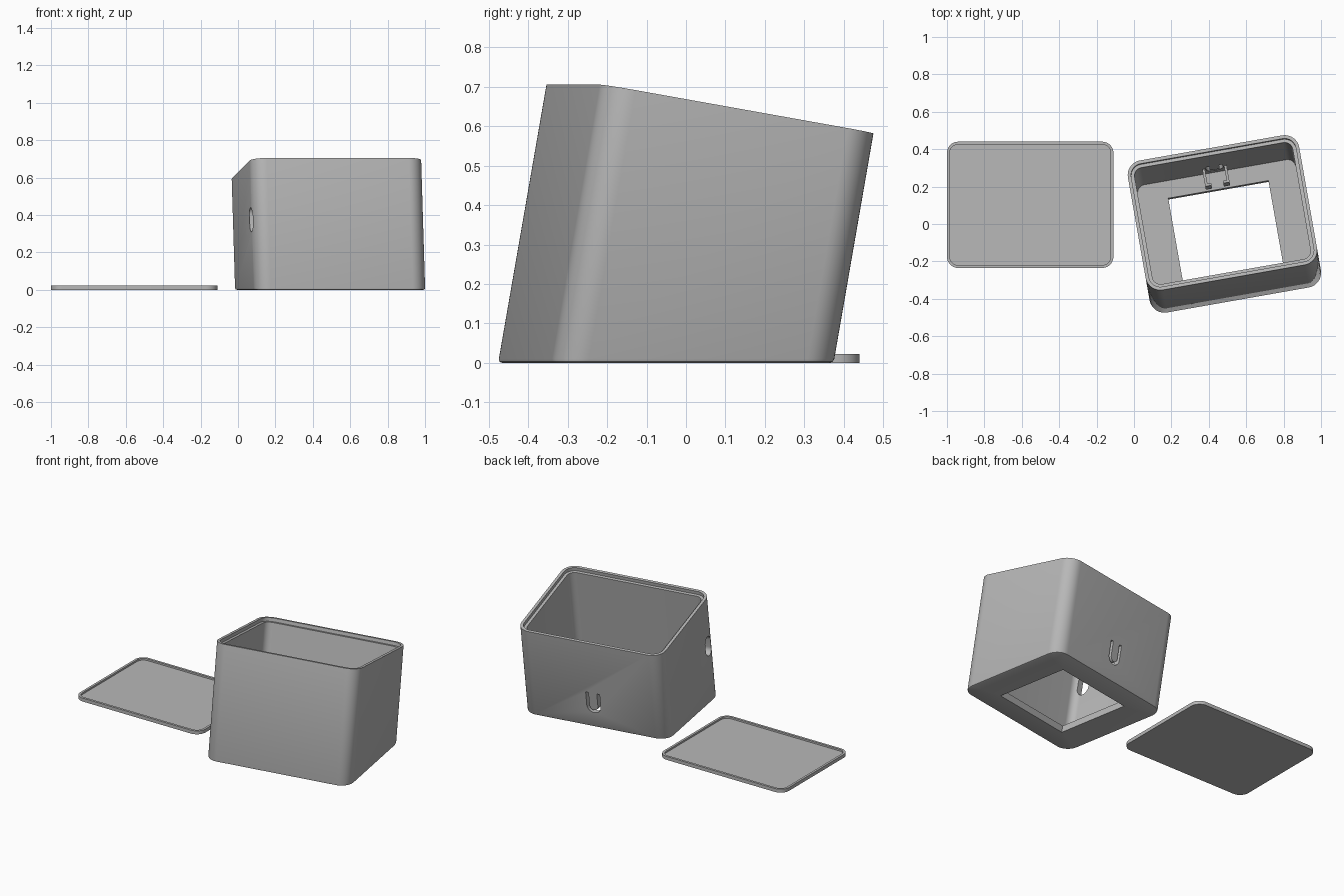
import bpy, bmesh, math
from mathutils import Matrix

if "Cube" in bpy.data.objects:
    bpy.data.objects.remove(bpy.data.objects["Cube"])

TILT = math.radians(10)
C, S, T = math.cos(TILT), math.sin(TILT), math.tan(TILT)
PLACE = Matrix.Translation((0.4925, -0.051, 0)) @ Matrix.Rotation(TILT, 4, 'Z')

grey = bpy.data.materials.new("plain_grey")
grey.diffuse_color = (0.48, 0.48, 0.48, 1)
grey.use_nodes = True
grey.node_tree.nodes["Principled BSDF"].inputs["Base Color"].default_value = grey.diffuse_color


def rounded(hx, hy, r, seg=10):
    """Outline of a rounded rectangle, counter-clockwise."""
    pts = []
    for k, (sx, sy) in enumerate([(1, 1), (-1, 1), (-1, -1), (1, -1)]):
        for i in range(seg + 1):
            a = math.pi / 2 * (k + i / seg)
            pts.append((sx * (hx - r) + r * math.cos(a), sy * (hy - r) + r * math.sin(a)))
    return pts


def level(pts, z):
    """Ring of the leaning shell at a constant height."""
    return [(p, q / C + z * T, z) for p, q in pts]


def across(pts, h):
    """Ring square to the leaning axis."""
    return [(p, q * C + h * S, h * C - q * S) for p, q in pts]


def make(name, rings, closed=False, matrix=None):
    """Skin a stack of rings, capped or joined back to the first."""
    bm = bmesh.new()
    loops = [[bm.verts.new(p) for p in ring] for ring in rings]
    pairs = list(zip(loops, loops[1:]))
    if closed:
        pairs.append((loops[-1], loops[0]))
    else:
        bm.faces.new(loops[0][::-1])
        bm.faces.new(loops[-1])
    n = len(loops[0])
    for a, b in pairs:
        for i in range(n):
            j = (i + 1) % n
            bm.faces.new((a[i], a[j], b[j], b[i]))
    bmesh.ops.remove_doubles(bm, verts=bm.verts, dist=1e-5)
    bmesh.ops.recalc_face_normals(bm, faces=bm.faces)
    mesh = bpy.data.meshes.new(name)
    bm.to_mesh(mesh)
    bm.free()
    mesh.materials.append(grey)
    ob = bpy.data.objects.new(name, mesh)
    bpy.context.collection.objects.link(ob)
    if matrix:
        ob.matrix_world = matrix
    return ob


def activate(ob):
    bpy.ops.object.select_all(action='DESELECT')
    ob.select_set(True)
    bpy.context.view_layer.objects.active = ob


def cut(ob, cutter):
    activate(ob)
    mod = ob.modifiers.new("cut", 'BOOLEAN')
    mod.operation, mod.solver, mod.object = 'DIFFERENCE', 'EXACT', cutter
    bpy.ops.object.modifier_apply(modifier=mod.name)
    bpy.data.objects.remove(cutter)


def smooth(ob):
    activate(ob)
    bpy.ops.object.shade_smooth_by_angle(angle=math.radians(30))


# Leaning shell: outside, stepped rim, inside, floor and floor opening
A, B, R, H = 0.465, 0.357, 0.08, 0.653


def inset(d):
    return rounded(A - d, B - d, R - d)


opening = rounded(0.272, 0.229, 0)
shell = make("case_shell", [
    level(inset(0.010), 0), level(inset(0.003), 0.003), level(inset(0), 0.010),
    across(inset(0), H), across(inset(0.018), H),
    across(inset(0.018), H - 0.022), across(inset(0.036), H - 0.022),
    level(inset(0.036), 0.04), level(opening, 0.04), level(opening, 0)],
    closed=True, matrix=PLACE)

# U-shaped slot through the back wall
ro, ri, low, high = 0.045, 0.027, 0.145, 0.235
arc = [math.pi * (1 + i / 12) for i in range(13)]
u_shape = ([(-ro, high)] + [(ro * math.cos(a), low + ro * math.sin(a)) for a in arc]
           + [(ro, high), (ri, high)]
           + [(ri * math.cos(a), low + ri * math.sin(a)) for a in arc[::-1]] + [(-ri, high)])
cut(shell, make("u_cutter", [[(u, v, z) for u, z in u_shape] for v in (0.30, 0.50)], matrix=PLACE))

# Upright rounded hole through the left wall
pill = rounded(0.04, 0.065, 0.0399)
cut(shell, make("pill_cutter", [[(u, v - 0.265 + (0.375 + z) * T, 0.375 + z) for v, z in pill]
                                for u in (-0.55, -0.38)], matrix=PLACE))
smooth(shell)

# Pair of hooked arms behind the U-shaped slot
for name, s in (("left_clip_arm", -1), ("right_clip_arm", 1)):
    hook = [(0.052, 0.36), (0.066, 0.36), (0.066, 0.255), (0.032, 0.255), (0.032, 0.268), (0.052, 0.268)]
    make(name, [[(s * u, v + (z - 0.12) * T, z) for u, v in hook] for z in (0.09, 0.19)], matrix=PLACE)

# Loose lid: shallow tray with a raised edge
LX, LY = -0.555, 0.1025


def lid_ring(d, z):
    return [(LX + x, LY + y, z) for x, y in rounded(0.445 - d, 0.3375 - d, 0.06 - d)]


smooth(make("lid", [lid_ring(0, 0), lid_ring(0, 0.022), lid_ring(0.015, 0.022), lid_ring(0.015, 0.011)]))
